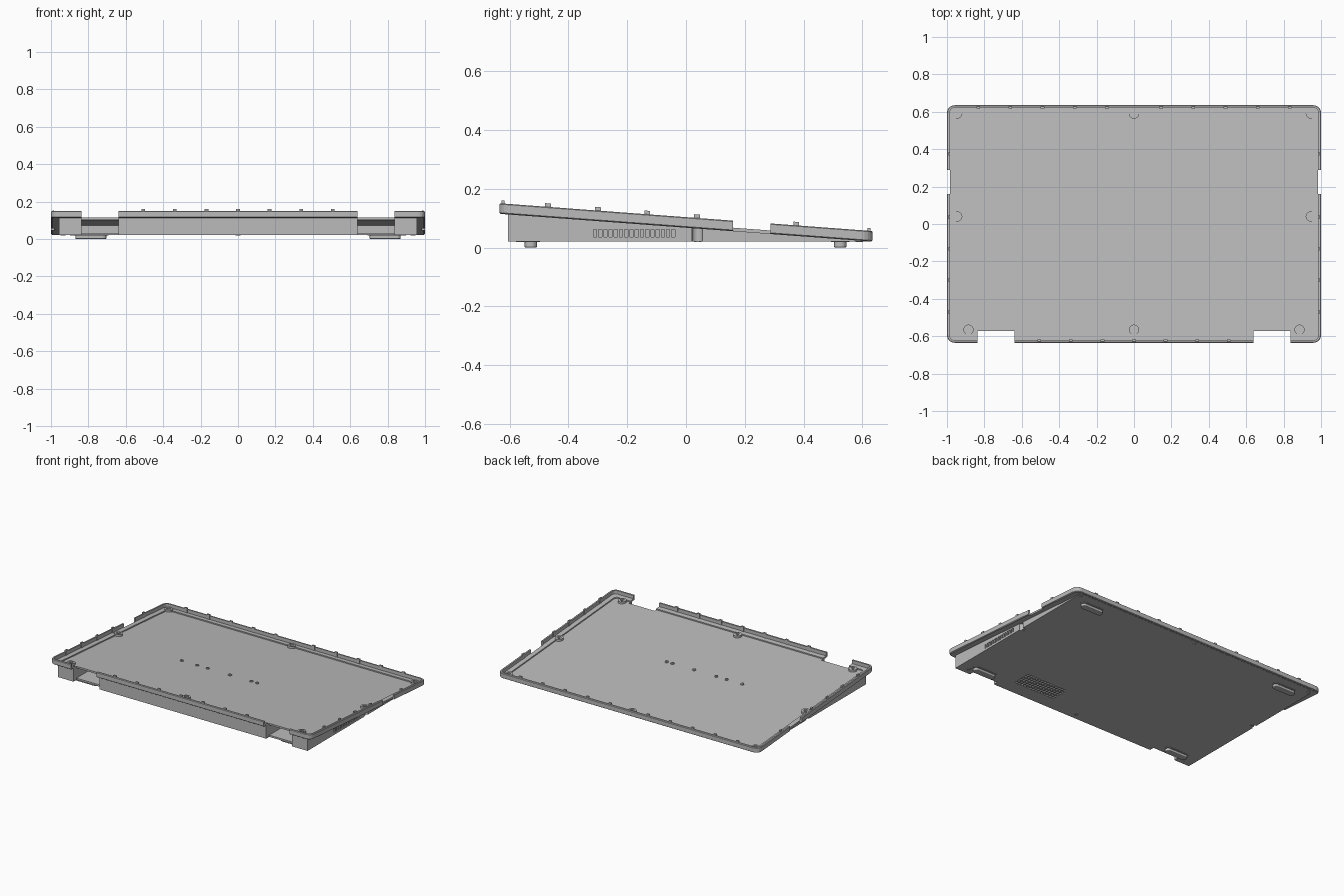
import bpy, bmesh, math
from mathutils import Matrix, Vector

old = bpy.data.objects.get("Cube")
if old:
    bpy.data.objects.remove(old, do_unlink=True)

grey = bpy.data.materials.new("light_grey")
grey.use_nodes = True
grey.diffuse_color = (0.5, 0.5, 0.5, 1)
grey.node_tree.nodes["Principled BSDF"].inputs["Base Color"].default_value = (0.5, 0.5, 0.5, 1)

# Tray parts are made flat, then sheared down towards the back
SLOPE, MID = -0.0745, 0.0673
SHEAR = Matrix(((1, 0, 0, 0), (0, 1, 0, 0), (0, SLOPE, 1, MID), (0, 0, 0, 1)))


def tray_z(y):
    return MID + SLOPE * y


def finish(bm, name, sheared=False):
    if sheared:
        bm.transform(SHEAR)
    bmesh.ops.recalc_face_normals(bm, faces=bm.faces)
    mesh = bpy.data.meshes.new(name)
    bm.to_mesh(mesh)
    bm.free()
    mesh.materials.append(grey)
    obj = bpy.data.objects.new(name, mesh)
    bpy.context.collection.objects.link(obj)
    return obj


def outline(hx, hy, r, seg=5):
    """Rounded rectangle as a list of (x, y)."""
    pts = []
    for i, (sx, sy) in enumerate(((1, 1), (-1, 1), (-1, -1), (1, -1))):
        for k in range(seg + 1):
            a = math.pi / 2 * (i + k / seg)
            pts.append((sx * (hx - r) + r * math.cos(a), sy * (hy - r) + r * math.sin(a)))
    return pts


def circle(r, n=20):
    return [(r * math.cos(math.tau * k / n), r * math.sin(math.tau * k / n)) for k in range(n)]


def loft(bm, sections, at=(0, 0)):
    """Join outlines, given with their heights, and cap both ends."""
    rings = [[bm.verts.new((x + at[0], y + at[1], z)) for x, y in loop] for loop, z in sections]
    n = len(rings[0])
    for a, b in zip(rings, rings[1:]):
        for k in range(n):
            bm.faces.new((a[k], a[(k + 1) % n], b[(k + 1) % n], b[k]))
    bm.faces.new(rings[0][::-1])
    bm.faces.new(rings[-1])


def box(bm, x0, x1, y0, y1, z0, z1):
    mat = Matrix.Translation(((x0 + x1) / 2, (y0 + y1) / 2, (z0 + z1) / 2))
    bmesh.ops.create_cube(bm, size=1, matrix=mat @ Matrix.Diagonal((x1 - x0, y1 - y0, z1 - z0, 1)))


def prism(bm, profile, x0, x1):
    """Extrude a (y, z) profile along x."""
    ends = [[bm.verts.new((x, y, z)) for y, z in profile] for x in (x0, x1)]
    n = len(profile)
    bm.faces.new(ends[0])
    bm.faces.new(ends[1][::-1])
    for k in range(n):
        bm.faces.new((ends[0][k], ends[0][(k + 1) % n], ends[1][(k + 1) % n], ends[1][k]))


def cut(obj, bm):
    """Subtract the cutter shape and bake the result."""
    cutter = finish(bm, "cutter")
    cutter.hide_render = True
    mod = obj.modifiers.new("cut", "BOOLEAN")
    mod.operation, mod.solver, mod.object = "DIFFERENCE", "EXACT", cutter
    graph = bpy.context.evaluated_depsgraph_get()
    mesh = bpy.data.meshes.new_from_object(obj.evaluated_get(graph))
    obj.modifiers.clear()
    obj.data = mesh
    bpy.data.objects.remove(cutter, do_unlink=True)


BASE = 0.02
NOTCH = (0.64, 0.838)

# Wedge body with a flat underside
bm = bmesh.new()
prism(bm, [(-0.605, BASE), (-0.605, tray_z(-0.605) + 0.001),
           (0.62, tray_z(0.62) + 0.001), (0.62, BASE)], -0.957, 0.957)
body = finish(bm, "wedge_body")

# Hinge openings with a hollow behind them
bm = bmesh.new()
for s in (-1, 1):
    a, b = sorted((s * NOTCH[0], s * NOTCH[1]))
    prism(bm, [(-0.7, 0), (-0.7, 0.2), (-0.572, 0.2), (-0.572, tray_z(-0.572) - 0.008),
               (-0.14, tray_z(-0.14) - 0.006), (-0.14, 0.032), (-0.572, 0.032), (-0.572, 0)], a, b)
    # Screw recess in the side wall
    loft(bm, [(circle(0.018), 0.01), (circle(0.018), 0.1)], (s * 0.957, 0.038))
cut(body, bm)

# Side vent slots and underside vent grid
bm = bmesh.new()
for i in range(16):
    y = -0.31 + i * 0.0178
    box(bm, 0.935, 0.97, y - 0.0055, y + 0.0055, 0.035, 0.062)
for i in range(14):
    for j in range(6):
        x, y = 0.25 + i * 0.023, -0.495 + j * 0.023
        box(bm, x - 0.008, x + 0.008, y - 0.008, y + 0.008, 0.01, 0.032)
cut(body, bm)

# Sloped tray: outer wall, rim, inner ledge and sunken floor
bm = bmesh.new()
loft(bm, [(outline(0.995, 0.63, 0.035), 0), (outline(1, 0.635, 0.04), 0.004),
          (outline(1, 0.635, 0.04), 0.033), (outline(0.996, 0.631, 0.036), 0.036),
          (outline(0.986, 0.621, 0.026), 0.036), (outline(0.986, 0.621, 0.026), 0.012),
          (outline(0.952, 0.588, 0.02), 0.012), (outline(0.952, 0.588, 0.02), 0.004)])
tray = finish(bm, "sloped_tray", True)
bm = bmesh.new()
for s in (-1, 1):
    a, b = sorted((s * NOTCH[0], s * NOTCH[1]))
    box(bm, a, b, -0.7, -0.572, 0, 0.3)
    a, b = sorted((s * 0.984, s * 1.1))
    box(bm, a, b, 0.16, 0.288, 0, 0.3)
cut(tray, bm)

# Screw bosses inside, with matching screw heads underneath
spots = [(0, 0.59), (0, -0.565)]
for s in (-1, 1):
    spots += [(s * 0.945, 0.59), (s * 0.945, 0.04), (s * 0.885, -0.565)]
bosses, screws = bmesh.new(), bmesh.new()
for p in spots:
    loft(bosses, [(circle(0.027), 0.002), (circle(0.027), 0.018), (circle(0.014), 0.018),
                  (circle(0.014), 0.014), (circle(0.007), 0.014), (circle(0.007), 0.006)], p)
    q = (max(-0.935, min(0.935, p[0])), p[1])
    loft(screws, [(circle(0.013), BASE + 0.001), (circle(0.013), BASE - 0.002),
                  (circle(0.007), BASE - 0.002), (circle(0.007), BASE)], q)
finish(bosses, "screw_bosses", True)
finish(screws, "underside_screws")

# Small standoffs on the floor
bm = bmesh.new()
for x in (-0.39, -0.27, -0.19, -0.02, 0.145, 0.19):
    loft(bm, [(circle(0.012, 12), 0.002), (circle(0.012, 12), 0.01),
              (circle(0.005, 12), 0.01), (circle(0.005, 12), 0.006)], (x, -0.06))
finish(bm, "floor_standoffs", True)

# Snap clips along the rim
bm = bmesh.new()
for i in range(-3, 4):
    box(bm, i * 0.169 - 0.01, i * 0.169 + 0.01, -0.628, -0.618, 0.01, 0.046)
for s in (-1, 1):
    for i in range(5):
        x = s * (0.145 + i * 0.172)
        box(bm, x - 0.01, x + 0.01, 0.618, 0.628, 0.01, 0.046)
    for y in (-0.47, -0.3, -0.132, 0.037, 0.375):
        a, b = sorted((s * 0.983, s * 0.993))
        box(bm, a, b, y - 0.01, y + 0.01, 0.01, 0.048)
finish(bm, "rim_clips", True)

# Feet: long rounded pads, each on a thin surround
bm = bmesh.new()
for s in (-1, 1):
    for y in (-0.528, 0.525):
        at = (s * 0.787, y)
        loft(bm, [(outline(0.095, 0.032, 0.03), BASE + 0.001), (outline(0.095, 0.032, 0.03), BASE - 0.002),
                  (outline(0.083, 0.021, 0.02), BASE - 0.002), (outline(0.083, 0.021, 0.02), 0.002),
                  (outline(0.08, 0.018, 0.017), 0)], at)
finish(bm, "feet")
